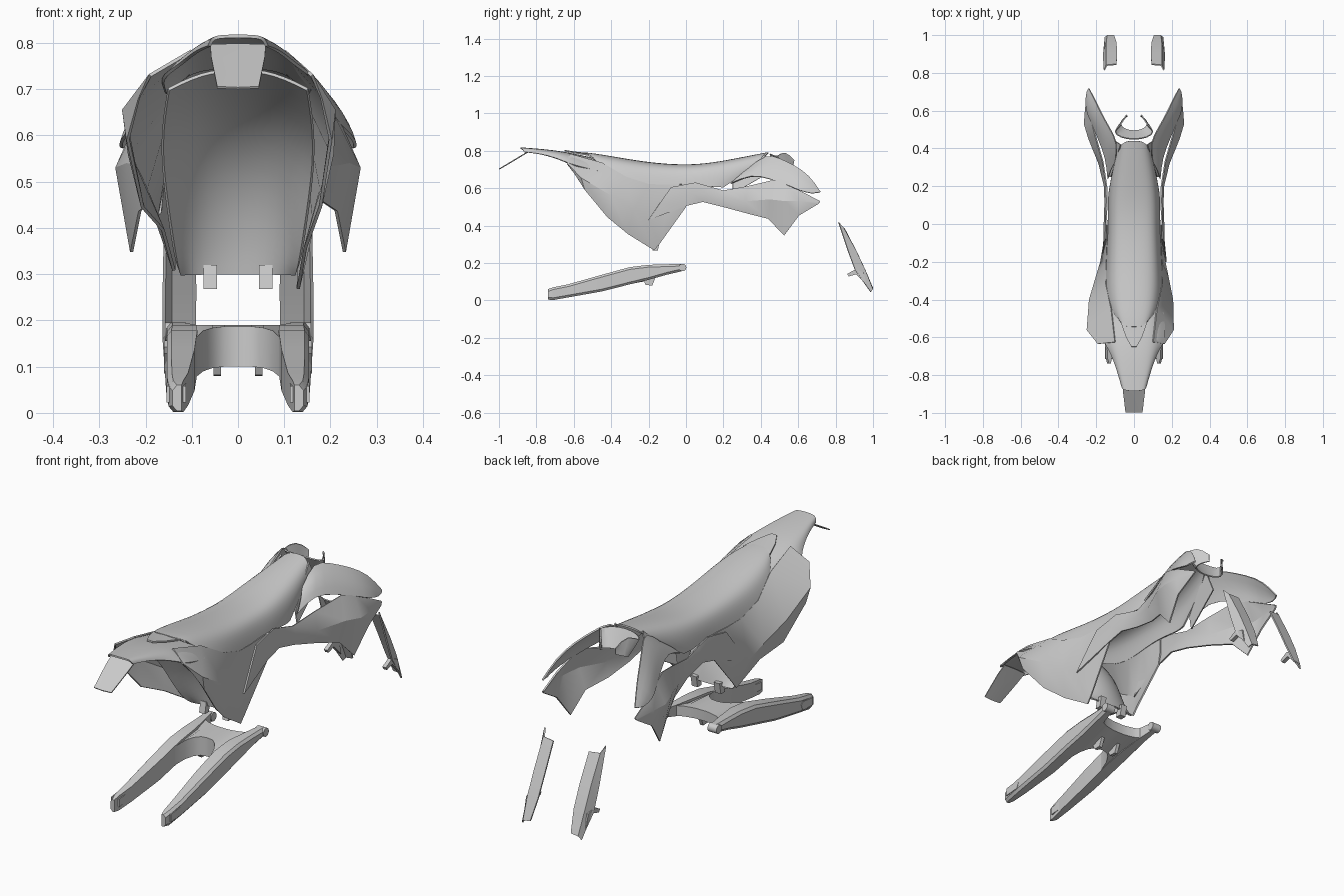
import bpy, bmesh, math


def finish(name, bm, mirror=True, sub=0, thick=0.0, angle=30):
    me = bpy.data.meshes.new(name)
    bmesh.ops.recalc_face_normals(bm, faces=bm.faces)
    bm.to_mesh(me)
    bm.free()
    ob = bpy.data.objects.new(name, me)
    bpy.context.collection.objects.link(ob)
    if mirror:
        m = ob.modifiers.new("mirror", 'MIRROR')
        m.use_clip = True
        m.merge_threshold = 0.0005
    if sub:
        s = ob.modifiers.new("smooth", 'SUBSURF')
        s.levels = s.render_levels = sub
        s.boundary_smooth = 'PRESERVE_CORNERS'
    if thick:
        t = ob.modifiers.new("shell", 'SOLIDIFY')
        t.thickness, t.offset = thick, 0
    bpy.ops.object.select_all(action='DESELECT')
    ob.select_set(True)
    bpy.context.view_layer.objects.active = ob
    bpy.ops.object.convert(target='MESH')
    bpy.ops.object.shade_smooth_by_angle(angle=math.radians(angle))
    return ob


def sheet(name, rows, mirror=True, sub=2, thick=0.007, hard_rim=False):
    """Thin shell through rows of points."""
    bm = bmesh.new()
    g = [[bm.verts.new(p) for p in r] for r in rows]
    for a, b in zip(g, g[1:]):
        for i in range(len(a) - 1):
            bm.faces.new((a[i], a[i + 1], b[i + 1], b[i]))
    if hard_rim:
        layer = bm.edges.layers.float.new('crease_edge')
        for e in bm.edges:
            if e.is_boundary and not all(abs(v.co.x) < 1e-5 for v in e.verts):
                e[layer] = 1.0
    return finish(name, bm, mirror, sub, thick)


def loft(name, rings, mirror=True):
    """Closed solid through rings of points."""
    bm = bmesh.new()
    g = [[bm.verts.new(p) for p in r] for r in rings]
    n = len(g[0])
    for a, b in zip(g, g[1:]):
        for i in range(n):
            j = (i + 1) % n
            bm.faces.new((a[i], a[j], b[j], b[i]))
    # centre seams stay open so the mirrored halves join cleanly
    for r in (g[0], g[-1]):
        if any(abs(v.co.x) > 1e-5 for v in r):
            bm.faces.new(r)
    return finish(name, bm, mirror)


def block(name, x0, x1, yz):
    """Side profile extruded across x."""
    return loft(name, [[(x, y, z) for y, z in yz] for x in (x0, x1)])


# Seat cover: centre, shoulder, side, lower edge
sheet("seat", [
    [(0, .44, .79), (.062, .44, .787), (.095, .36, .71), (.125, .2, .605)],
    [(0, .3, .765), (.085, .3, .757), (.122, .25, .68), (.135, .15, .605)],
    [(0, .15, .735), (.094, .15, .729), (.126, .1, .68), (.134, .05, .62)],
    [(0, 0, .721), (.096, 0, .715), (.122, -.02, .67), (.134, -.05, .622)],
    [(0, -.2, .737), (.104, -.2, .726), (.132, -.2, .67), (.144, -.2, .61)],
    [(0, -.37, .767), (.1, -.37, .755), (.136, -.36, .70), (.152, -.35, .65)],
    [(0, -.5, .785), (.068, -.49, .78), (.1, -.47, .755), (.125, -.45, .72)],
    [(0, -.545, .789), (.04, -.543, .786), (.056, -.535, .782), (.066, -.52, .777)]])

# Seat tail trim between seat and fender
sheet("seat_tail_trim", [
    [(0, -.53, .785), (.07, -.52, .777)],
    [(0, -.6, .793), (.042, -.6, .79)],
    [(0, -.65, .801), (.014, -.65, .80)]], sub=0)

# Rear fender
sheet("rear_fender", [
    [(0, -.885, .815), (.035, -.883, .814), (.055, -.877, .811), (.062, -.865, .793)],
    [(0, -.78, .808), (.05, -.78, .806), (.08, -.775, .799), (.09, -.765, .783)],
    [(0, -.68, .797), (.07, -.68, .794), (.108, -.675, .78), (.13, -.66, .748)],
    [(0, -.6, .783), (.08, -.6, .779), (.125, -.605, .762), (.17, -.615, .725)],
    [(0, -.45, .75), (.08, -.45, .745), (.12, -.45, .727), (.155, -.47, .69)]],
      hard_rim=True)

# Licence flap behind the fender
sheet("tail_flap", [
    [(0, -.84, .797), (.06, -.84, .795)],
    [(0, -.89, .766), (.058, -.89, .768)],
    [(0, -.998, .702), (.045, -.997, .704)]], sub=0, thick=.005)

# Side panels: top edge, crease, bottom edge; the left one bulges further
panel = [
    [(.10, -.625, .783), (.16, -.635, .73), (.18, -.595, .68)],
    [(.12, -.45, .735), (.208, -.56, .655), (.2, -.54, .59)],
    [(.147, -.32, .66), (.204, -.4, .56), (.178, -.42, .445)],
    [(.144, -.2, .622), (.18, -.28, .485), (.145, -.31, .355)],
    [(.14, -.1, .618), (.163, -.2, .43), (.13, -.17, .268)],
    [(.138, -.04, .62), (.153, -.1, .48), (.132, -.14, .305)],
    [(.14, .02, .622), (.148, .01, .56), (.147, 0, .50)]]


def left(p, col):
    x, y, z = p
    k = 1 + .19 * min(1, max(0, -y / .5)) * (col > 0)
    return (-x * k, y, z + (.04 if col == 2 and -.35 < y < -.1 else 0))


sheet("side_panel_right", panel, mirror=False, sub=0)
sheet("side_panel_left", [[left(p, i) for i, p in enumerate(r)] for r in panel],
      mirror=False, sub=0)

# Inner mudguard under the seat, with mounting tabs
sheet("inner_mudguard", [
    [(0, -.55, .745), (.08, -.55, .735), (.15, -.55, .70)],
    [(0, -.34, .66), (.088, -.34, .645), (.17, -.36, .58)],
    [(0, -.21, .52), (.092, -.23, .51), (.15, -.28, .43)],
    [(0, -.16, .38), (.085, -.18, .37), (.135, -.21, .33)],
    [(0, -.15, .30), (.075, -.16, .30), (.125, -.165, .30)]], hard_rim=True)
block("mudguard_tab", .045, .075, [(-.18, .268), (-.15, .268), (-.14, .32), (-.17, .32)])

# Lower radiator shrouds: top edge, middle, bottom edge with hanging fin
sheet("lower_shroud", [
    [(.15, -.08, .605), (.16, -.14, .52), (.17, -.2, .43)],
    [(.146, .05, .63), (.156, .04, .57), (.15, 0, .505)],
    [(.143, .12, .61), (.153, .11, .57), (.147, .09, .527)],
    [(.145, .2, .587), (.156, .2, .55), (.147, .2, .5)],
    [(.165, .33, .61), (.185, .32, .53), (.17, .33, .465)],
    [(.205, .47, .643), (.238, .45, .54), (.212, .44, .437)],
    [(.222, .54, .62), (.262, .53, .53), (.23, .525, .348)],
    [(.234, .62, .58), (.256, .61, .53), (.245, .605, .455)],
    [(.236, .715, .53), (.239, .715, .525), (.242, .705, .515)]], sub=0)

# Upper radiator shrouds
sheet("upper_shroud", [
    [(.1, .33, .7), (.122, .29, .67), (.138, .24, .625)],
    [(.085, .43, .785), (.13, .39, .725), (.147, .35, .675)],
    [(.125, .5, .758), (.163, .47, .71), (.187, .45, .65)],
    [(.17, .58, .722), (.21, .55, .672), (.23, .55, .615)],
    [(.208, .66, .668), (.245, .63, .625), (.256, .61, .585)],
    [(.238, .718, .58), (.248, .705, .575), (.252, .67, .573)]],
      sub=1, hard_rim=True)

# Collar in front of the seat nose
sheet("tank_collar", [
    [(0, .49, .70), (0, .447, .785)],
    [(.05, .50, .70), (.07, .455, .78)],
    [(.075, .525, .70), (.115, .49, .765)],
    [(.065, .55, .71), (.068, .525, .805)],
    [(.035, .572, .72), (.04, .578, .75)]], sub=1, thick=.006, hard_rim=True)
sheet("tank_side", [
    [(.07, .42, .78), (.12, .25, .63)],
    [(.1, .44, .68), (.13, .25, .57)]], sub=0, thick=.006)

# Fork guards: inner front, outer front, outer rear
sheet("fork_guard", [
    [(.092, .845, .385), (.145, .84, .39), (.157, .815, .418)],
    [(.09, .91, .26), (.145, .91, .26), (.16, .868, .26)],
    [(.092, .957, .16), (.145, .957, .16), (.16, .905, .16)],
    [(.105, .997, .065), (.14, .997, .06), (.152, .988, .044)]], sub=0)
block("fork_guard_tab", .142, .16,
      [(.905, .165), (.862, .142), (.87, .128), (.91, .14), (.965, .085), (.95, .15)])

# Swingarm legs: y, inner x, outer x, bottom z, top z
legs = [(-.738, .122, .142, .004, .06), (-.71, .118, .15, .002, .07),
        (-.63, .108, .153, .016, .086), (-.45, .094, .154, .048, .137),
        (-.3, .088, .154, .086, .178), (-.2, .09, .152, .11, .19),
        (-.1, .105, .152, .138, .193), (-.018, .12, .155, .157, .196)]
loft("swingarm_leg", [[(a, y, b), (c - .01, y, b), (c, y, b + .012), (c, y, t - .012),
                       (c - .01, y, t), (a, y, t)] for y, a, c, b, t in legs])

# Curved bridge joining the legs: x, rear y, front y, rear bottom z, top z
loft("swingarm_bridge", [[(x, r, b), (x, f, .142), (x, f, .19), (x, r, t)]
                         for x, r, f, b, t in [
    (0, -.225, -.11, .1, .187), (.03, -.23, -.11, .1, .187), (.055, -.25, -.105, .097, .184),
    (.075, -.285, -.1, .09, .178), (.09, -.34, -.095, .078, .164),
    (.108, -.44, -.085, .052, .137)]])
block("linkage_lug", .037, .053, [(-.23, .11), (-.215, .082), (-.18, .08), (-.16, .13)])
block("axle_block", .112, .1545, [(-.715, .022), (-.64, .027), (-.63, .055), (-.645, .066), (-.715, .058)])

# Pivot bosses at the front of the swingarm
block("pivot_boss", .112, .158, [(-.018 + .02 * math.cos(i * math.pi / 8),
                                  .176 + .02 * math.sin(i * math.pi / 8)) for i in range(16)])
